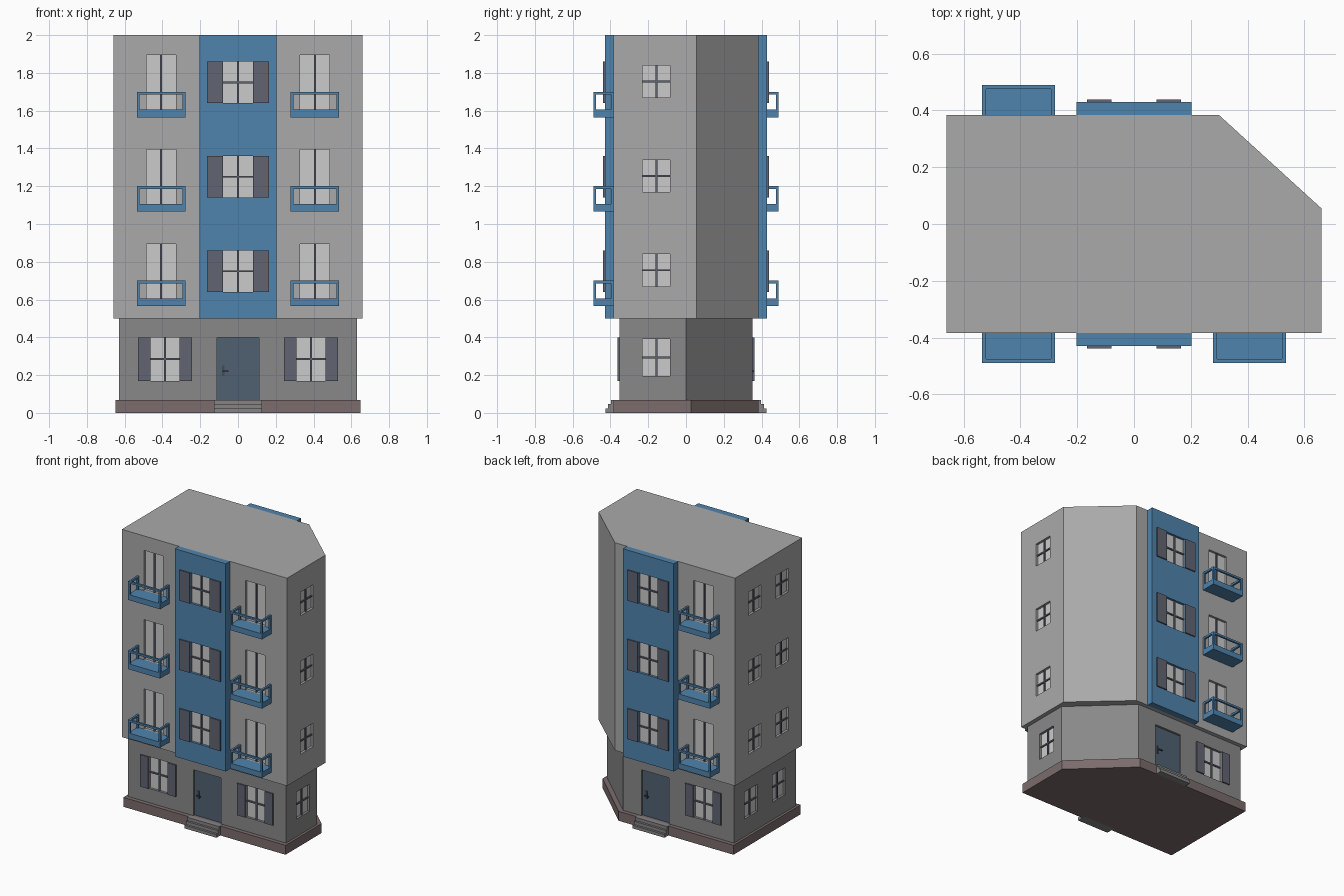
import bpy, bmesh, math
from mathutils import Matrix

if "Cube" in bpy.data.objects:
    bpy.data.objects.remove(bpy.data.objects["Cube"])

COLOURS = {
    "blue": (0.08, 0.23, 0.42), "slate": (0.12, 0.13, 0.17), "door": (0.08, 0.12, 0.17),
    "plinth": (0.20, 0.15, 0.15), "stone": (0.24, 0.23, 0.23), "ground": (0.25, 0.25, 0.25),
    "wall": (0.40, 0.40, 0.40), "glass": (0.52, 0.52, 0.52), "metal": (0.06, 0.07, 0.09),
}
mats = {}
parts = {}


def material(name):
    if name not in mats:
        mats[name] = bpy.data.materials.new(name)
        mats[name].diffuse_color = (*COLOURS[name], 1)
    return mats[name]


def make_object(name, bm, colour=None):
    bmesh.ops.recalc_face_normals(bm, faces=bm.faces)
    me = bpy.data.meshes.new(name)
    bm.to_mesh(me)
    bm.free()
    ob = bpy.data.objects.new(name, me)
    bpy.context.collection.objects.link(ob)
    if colour:
        me.materials.append(material(colour))
    return ob


def prism(name, outline, z0, z1, colour):
    bm = bmesh.new()
    f = bm.faces.new([bm.verts.new((x, y, z0)) for x, y in outline])
    top = bmesh.ops.extrude_face_region(bm, geom=[f])["geom"]
    bmesh.ops.translate(bm, vec=(0, 0, z1 - z0),
                        verts=[v for v in top if isinstance(v, bmesh.types.BMVert)])
    return make_object(name, bm, colour)


def box(part, rot, u, d, z):
    """Add a box to a part: u along the wall, d distance outwards, z height."""
    bm = parts.setdefault(part, bmesh.new())
    size = (u[1] - u[0], d[1] - d[0], z[1] - z[0], 1)
    mid = Matrix.Translation((sum(u) / 2, -sum(d) / 2, sum(z) / 2))
    bmesh.ops.create_cube(bm, size=1, matrix=rot @ mid @ Matrix.Diagonal(size))


def window(cutter, rot, c, w, z0, z1, wall, cross=True, shutter=0):
    """Recessed panes with glazing bars and optional open shutters."""
    h, r = w / 2, wall - 0.02
    box(cutter, rot, (c - h, c + h), (r, wall + 0.02), (z0, z1))
    box("window_glass", rot, (c - h, c + h), (r - 0.002, r + 0.003), (z0, z1))
    box("window_bars", rot, (c - 0.005, c + 0.005), (r, r + 0.012), (z0, z1))
    if cross:
        m = (z0 + z1) / 2
        box("window_bars", rot, (c - h, c + h), (r, r + 0.011), (m - 0.005, m + 0.005))
    if shutter:
        for a in (c - h - shutter, c + h):
            box("shutters", rot, (a, a + shutter), (wall - 0.002, wall + 0.009), (z0, z1))


def balcony(rot, c, z, wall):
    """Floor slab with open railings on three sides."""
    a, b, out, t = c - 0.128, c + 0.128, 0.49, 0.014
    box("balconies", rot, (a, b), (wall, out), (z, z + 0.04))
    top = (z + 0.121, z + 0.135)
    box("balconies", rot, (a, b), (out - t, out), top)
    for x in (a, b - t):
        box("balconies", rot, (x, x + t), (wall, out - t), top)
        for y in (wall, out - t):
            box("balconies", rot, (x, x + t), (y, y + t), (z + 0.04, z + 0.121))


# Main volumes, each with one corner cut off at the back right
def outline(x, y, cx, cy):
    return [(-x, -y), (x, -y), (x, cy), (cx, y), (-x, y)]


UP, LOW = 0.383, 0.353
upper = prism("upper_floors", outline(0.66, UP, 0.30, 0.055), 0.5, 2, "wall")
ground = prism("ground_floor", outline(0.63, LOW, 0.255, 0.0), 0.06, 0.5, "ground")
prism("plinth", outline(0.648, 0.383, 0.27, 0.027), 0, 0.068, "plinth")

front, right, back, left = (Matrix.Rotation(math.radians(a), 4, "Z") for a in (0, 90, 180, -90))

# Front and back: the back lacks the column beside the cut corner
for rot, columns in ((front, (-0.407, 0.407)), (back, (0.407,))):
    box("centre_panels", rot, (-0.203, 0.203), (UP, 0.43), (0.5, 2))
    for i in range(3):
        z = i * 0.5
        window("panel_cutter", rot, 0, 0.16, z + 0.64, z + 0.86, 0.43, shutter=0.085)
        for c in columns:
            window("upper_cutter", rot, c, 0.155, z + 0.605, z + 0.895, UP, cross=False)
            balcony(rot, c, z + 0.565, UP)
    for c in columns:
        window("ground_cutter", rot, math.copysign(0.387, c), 0.155, 0.17, 0.40, LOW, shutter=0.065)
    # Entrance door, handle and steps
    box("ground_cutter", rot, (-0.11, 0.11), (LOW - 0.02, LOW + 0.02), (0.068, 0.40))
    box("doors", rot, (-0.11, 0.11), (LOW - 0.022, LOW - 0.015), (0.066, 0.40))
    box("door_handles", rot, (-0.085, -0.071), (LOW - 0.015, LOW - 0.010), (0.195, 0.25))
    box("door_handles", rot, (-0.081, -0.075), (LOW - 0.010, LOW + 0.005), (0.217, 0.223))
    box("door_handles", rot, (-0.083, -0.05), (LOW, LOW + 0.006), (0.216, 0.224))
    for i in range(3):
        box("steps", rot, (-0.127, 0.127), (0.36, 0.427 - i * 0.015),
            (i * 0.023, (i + 1) * 0.023))

# Side windows
for rot, columns in ((right, (-0.157,)), (left, (-0.157, 0.157))):
    for c in columns:
        window("ground_cutter", rot, c, 0.145, 0.195, 0.39, 0.63)
        for i in range(3):
            window("upper_cutter", rot, c, 0.145, i * 0.5 + 0.67, i * 0.5 + 0.84, 0.66)

# Turn collected boxes into objects
part_colours = {"centre_panels": "blue", "balconies": "blue", "shutters": "slate",
                "window_bars": "slate", "window_glass": "glass", "doors": "door",
                "door_handles": "metal", "steps": "stone"}
obs = {n: make_object(n, bm, part_colours.get(n)) for n, bm in parts.items()}

# Cut the window and door recesses
for target, name in ((upper, "upper_cutter"), (ground, "ground_cutter"),
                     (obs["centre_panels"], "panel_cutter")):
    cutter = obs[name]
    cutter.hide_render = True
    cutter.hide_set(True)
    mod = target.modifiers.new("recesses", "BOOLEAN")
    mod.operation, mod.solver, mod.object = "DIFFERENCE", "EXACT", cutter

for m in bpy.data.materials:
    if m.users and not m.is_grease_pencil:
        m.use_nodes = True
        m.node_tree.nodes["Principled BSDF"].inputs["Base Color"].default_value = m.diffuse_color
